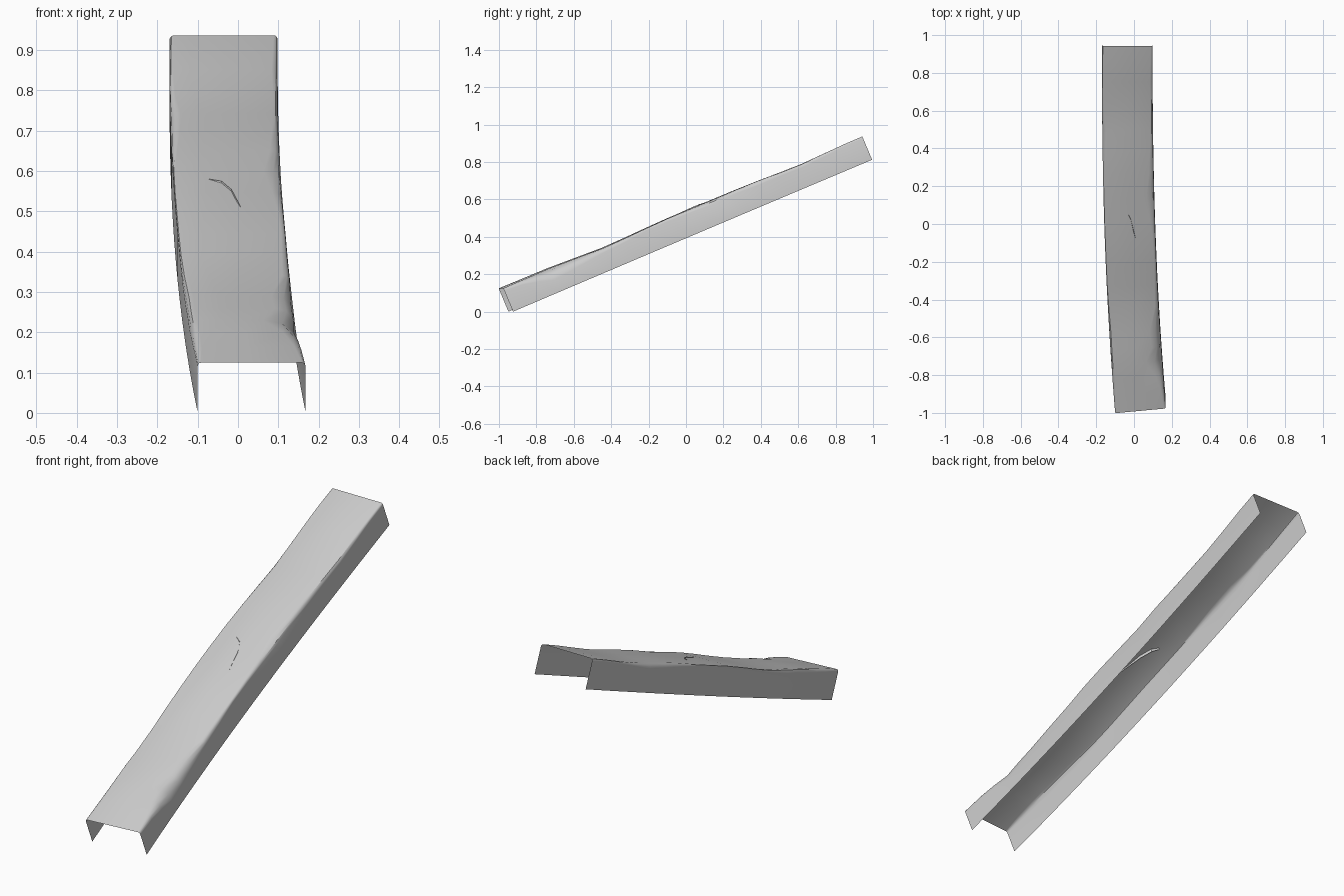
import bpy, bmesh
from mathutils import Vector

if "Cube" in bpy.data.objects:
    bpy.data.objects.remove(bpy.data.objects["Cube"])

# One plain grey material
grey = bpy.data.materials.new("worn grey")
grey.use_nodes = True
colour = (0.6, 0.6, 0.6, 1)
grey.diffuse_color = colour
grey.node_tree.nodes["Principled BSDF"].inputs["Base Color"].default_value = colour

HALF, HEIGHT = 0.134, 0.135
UP = Vector((0, -0.386, 0.922))

# Edge wear: position along beam, left inset, left drop, right inset, right drop
WEAR = [
    (0.00, .008, .010, .010, .012),
    (0.05, .018, .016, .020, .022),
    (0.09, .020, .022, .040, .040),
    (0.13, .018, .030, .085, .065),
    (0.17, .018, .022, .050, .055),
    (0.21, .020, .026, .055, .042),
    (0.28, .012, .018, .020, .022),
    (0.34, .007, .012, .016, .018),
    (0.40, .006, .010, .012, .010),
    (0.46, .006, .012, .014, .014),
    (0.52, .005, .008, .025, .018),
    (0.585, .006, .010, .042, .022),
    (0.65, .014, .016, .025, .018),
    (0.71, .022, .022, .018, .022),
    (0.77, .026, .026, .015, .018),
    (0.83, .013, .016, .013, .018),
    (0.90, .008, .012, .015, .014),
    (0.95, .008, .010, .012, .010),
    (1.00, .012, .012, .010, .010),
]


def place(s, x, h):
    """Point on the sloping, gently bent beam."""
    bend = -0.036 + 0.07 * (1 - s) ** 2.4
    skew = 0.093 * x * (1 - s) ** 2
    return Vector((x + bend, -0.937 + 1.932 * s + skew, 0.812 * s)) + UP * h


def sag(s):
    """Shallow hollows in the top sheet."""
    return sum(d * max(0, 1 - abs(s - c) / w)
               for c, w, d in ((0.29, 0.16, 0.012), (0.82, 0.14, 0.010)))


def section(s, la, lb, ra, rb):
    top = HEIGHT - sag(s)

    def side(sign, a, b):
        # Wall foot, wall top, two rounding points, edge of the top sheet
        return [(sign * HALF, 0), (sign * HALF, top - b),
                (sign * (HALF - .12 * a), top - .5 * b),
                (sign * (HALF - .45 * a), top - .14 * b),
                (sign * (HALF - a), top)]
    pts = side(-1, la, lb) + [(0, top)] + side(1, ra, rb)[::-1]
    return [place(s, x, h) for x, h in pts]


def sheet(name, rows):
    bm = bmesh.new()
    grid = [[bm.verts.new(p) for p in row] for row in rows]
    for r0, r1 in zip(grid, grid[1:]):
        for i in range(len(r0) - 1):
            bm.faces.new((r0[i], r0[i + 1], r1[i + 1], r1[i]))
    bmesh.ops.recalc_face_normals(bm, faces=bm.faces)
    if sum(f.normal.z * f.calc_area() for f in bm.faces) < 0:
        bmesh.ops.reverse_faces(bm, faces=bm.faces)
    me = bpy.data.meshes.new(name)
    bm.to_mesh(me)
    bm.free()
    me.materials.append(grey)
    ob = bpy.data.objects.new(name, me)
    bpy.context.collection.objects.link(ob)
    bpy.ops.object.select_all(action='DESELECT')
    ob.select_set(True)
    bpy.context.view_layer.objects.active = ob
    bpy.ops.object.shade_smooth_by_angle(angle=0.6)
    return ob


# Open-bottomed channel beam
sheet("channel_beam", [section(*row) for row in WEAR])

# Narrow curved gouge near the middle, a bent sliver poking through the sheet
gouge = [(.560, -.045, .001), (.550, -.015, .004),
         (.525, .008, .004), (.475, .028, .001)]
sheet("middle_gouge", [
    [place(s, x, HEIGHT + w), place(s - .004, x - .002, HEIGHT - 3 * w)]
    for s, x, w in gouge])
